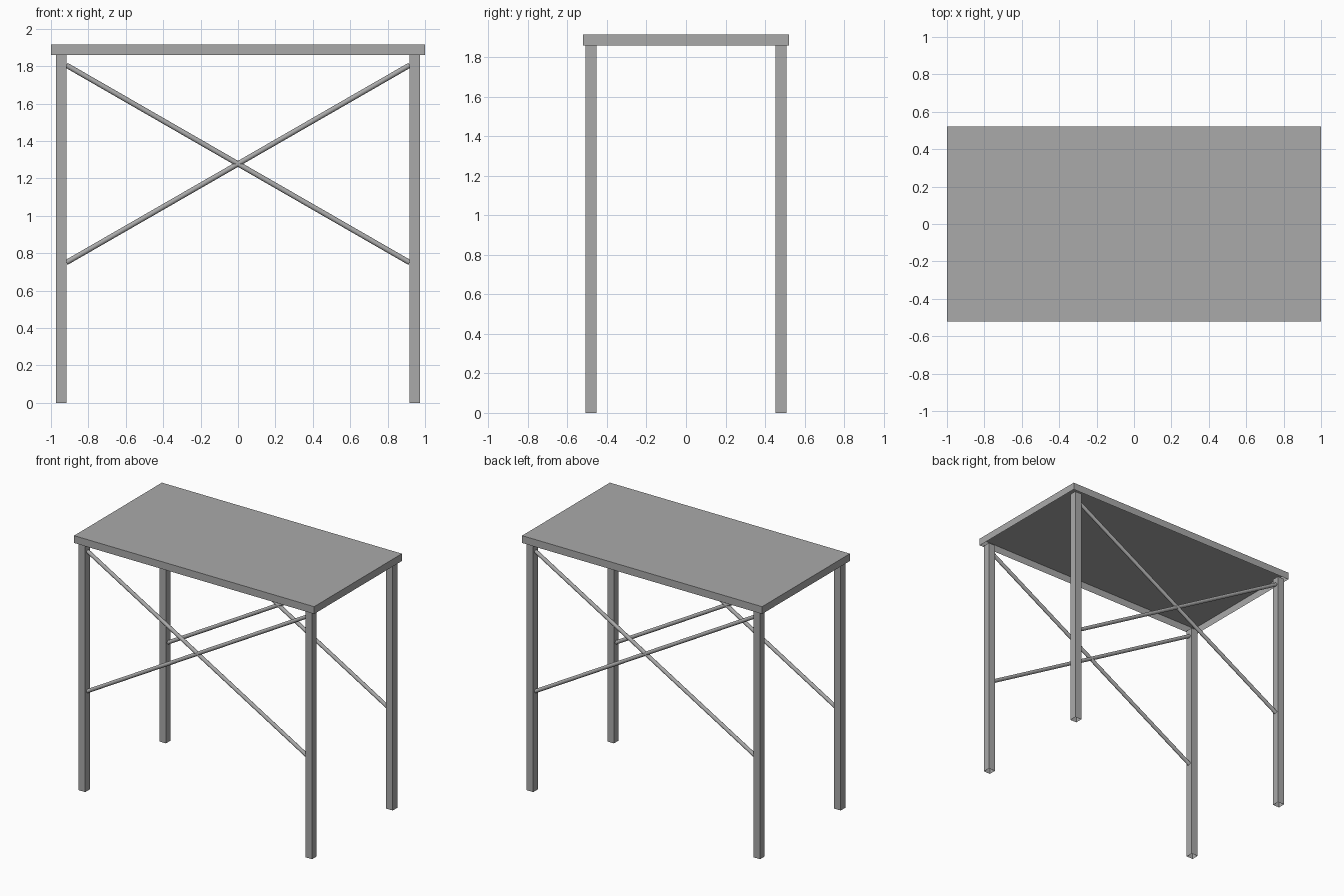
import bpy, bmesh, math
from mathutils import Vector

cube = bpy.data.objects.get("Cube")
if cube:
    bpy.data.objects.remove(cube, do_unlink=True)

GREY = (0.4, 0.4, 0.4, 1.0)
metal = bpy.data.materials.new("plain grey")
metal.use_nodes = True
metal.diffuse_color = GREY
metal.node_tree.nodes["Principled BSDF"].inputs["Base Color"].default_value = GREY


def add_object(name, bm):
    mesh = bpy.data.meshes.new(name)
    bm.to_mesh(mesh)
    bm.free()
    mesh.materials.append(metal)
    obj = bpy.data.objects.new(name, mesh)
    bpy.context.collection.objects.link(obj)
    return obj


def open_box(name, size, centre):
    """Sheet box with its underside left open."""
    bm = bmesh.new()
    bmesh.ops.create_cube(bm, size=1)
    bmesh.ops.scale(bm, vec=size, verts=bm.verts)
    bmesh.ops.translate(bm, vec=centre, verts=bm.verts)
    bm.normal_update()
    below = [f for f in bm.faces if f.normal.z < -0.5]
    bmesh.ops.delete(bm, geom=below, context='FACES')
    return add_object(name, bm)


def rod(name, start, end, radius):
    """Round rod between two points."""
    axis = end - start
    bm = bmesh.new()
    bmesh.ops.create_cone(bm, cap_ends=True, segments=16, radius1=radius,
                          radius2=radius, depth=axis.length)
    bmesh.ops.rotate(bm, verts=bm.verts,
                     matrix=axis.to_track_quat('Z', 'Y').to_matrix())
    bmesh.ops.translate(bm, vec=(start + end) / 2, verts=bm.verts)
    for f in bm.faces:
        f.smooth = len(f.verts) == 4
    return add_object(name, bm)


TOP, UNDER = 1.915, 1.86
LEG_X, LEG_Y, LEG_W = 0.945, 0.48, 0.055

# Table top: thin tray turned upside down
open_box("table_top", (2, 1.045, TOP - UNDER), (0, 0, (TOP + UNDER) / 2))

# Four square tube legs and the crossed braces on the front and back
for y_side, depth in ((-1, "front"), (1, "back")):
    for x_side, hand in ((-1, "right"), (1, "left")):
        open_box(f"{depth}_{hand}_leg", (LEG_W, LEG_W, UNDER),
                 (x_side * LEG_X, y_side * LEG_Y, UNDER / 2))
        reach = x_side * (LEG_X - LEG_W / 2)
        rod(f"{depth}_{hand}_brace",
            Vector((reach, y_side * LEG_Y, 0.75)),
            Vector((-reach, y_side * LEG_Y, 1.805)), 0.014)
